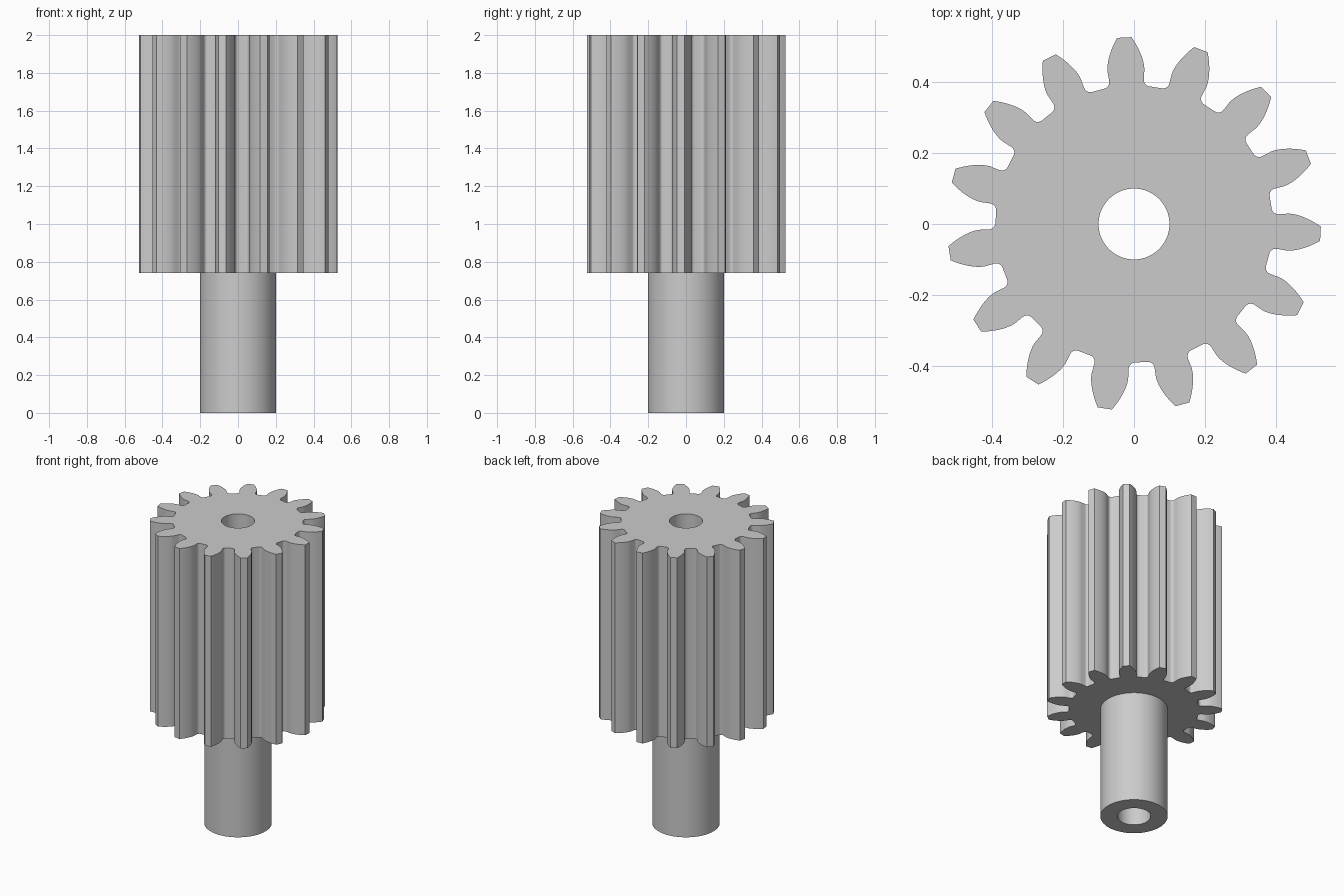
import bpy, bmesh
from math import sin, cos, tan, acos, radians, pi, tau

cube = bpy.data.objects.get("Cube")
if cube:
    bpy.data.objects.remove(cube)

# Main dimensions
TEETH, MODULE = 15, 0.062
PITCH_R = TEETH * MODULE / 2
TIP_R = PITCH_R + MODULE
ROOT_R = PITCH_R - 1.2 * MODULE
BASE_R = PITCH_R * cos(radians(20))
SHAFT_R, BORE_R = 0.202, 0.1
SHOULDER, TOP = 0.74, 2.0
FIRST_TOOTH = radians(-3)


def involute(r):
    a = acos(min(1, BASE_R / r))
    return tan(a) - a


def half_angle(r):
    return pi / (2 * TEETH) + involute(PITCH_R) - involute(r)


def circle(r, count=72):
    return [(r * cos(tau * i / count), r * sin(tau * i / count)) for i in range(count)]


def gear_outline():
    # One flank from tip to root: involute, radial part, then fillet
    flank = []
    for i in range(9):
        r = TIP_R + (BASE_R - TIP_R) * i / 8
        flank.append((r, half_angle(r)))
    base = half_angle(BASE_R)
    fillet = 0.018
    for i in range(6):
        t = pi / 2 * i / 5
        flank.append((ROOT_R + fillet * (1 - sin(t)),
                      base + fillet * (1 - cos(t)) / ROOT_R))
    tooth = [(r, -a) for r, a in reversed(flank)] + flank
    points = []
    for k in range(TEETH):
        mid = FIRST_TOOTH + tau * k / TEETH
        points += [(r * cos(mid + a), r * sin(mid + a)) for r, a in tooth]
    return points


bm = bmesh.new()


def loop(points, z):
    verts = [bm.verts.new((x, y, z)) for x, y in points]
    edges = [bm.edges.new((v, verts[i - 1])) for i, v in enumerate(verts)]
    return verts, edges


def wall(a, b):
    for i in range(len(a[0])):
        bm.faces.new((a[0][i - 1], a[0][i], b[0][i], b[0][i - 1]))


def cap(a, b):
    bmesh.ops.triangle_fill(bm, edges=a[1] + b[1], use_beauty=True)


outline = gear_outline()
bore_low, bore_high = loop(circle(BORE_R), 0), loop(circle(BORE_R), TOP)
shaft_low, shaft_high = loop(circle(SHAFT_R), 0), loop(circle(SHAFT_R), SHOULDER)
gear_low, gear_high = loop(outline, SHOULDER), loop(outline, TOP)

# Bore, shaft and toothed walls
wall(bore_low, bore_high)
wall(shaft_low, shaft_high)
wall(gear_low, gear_high)
# Flat end faces and shoulder
cap(bore_low, shaft_low)
cap(shaft_high, gear_low)
cap(gear_high, bore_high)
bmesh.ops.recalc_face_normals(bm, faces=bm.faces)

mesh = bpy.data.meshes.new("pinion_gear_with_shaft")
bm.to_mesh(mesh)
bm.free()
gear = bpy.data.objects.new("pinion_gear_with_shaft", mesh)
bpy.context.collection.objects.link(gear)

# Plain grey metal
grey = bpy.data.materials.new("grey")
grey.use_nodes = True
colour = (0.6, 0.6, 0.6, 1)
grey.diffuse_color = colour
grey.node_tree.nodes["Principled BSDF"].inputs["Base Color"].default_value = colour
mesh.materials.append(grey)

bpy.context.view_layer.objects.active = gear
gear.select_set(True)
bpy.ops.object.shade_smooth_by_angle(angle=radians(30))
